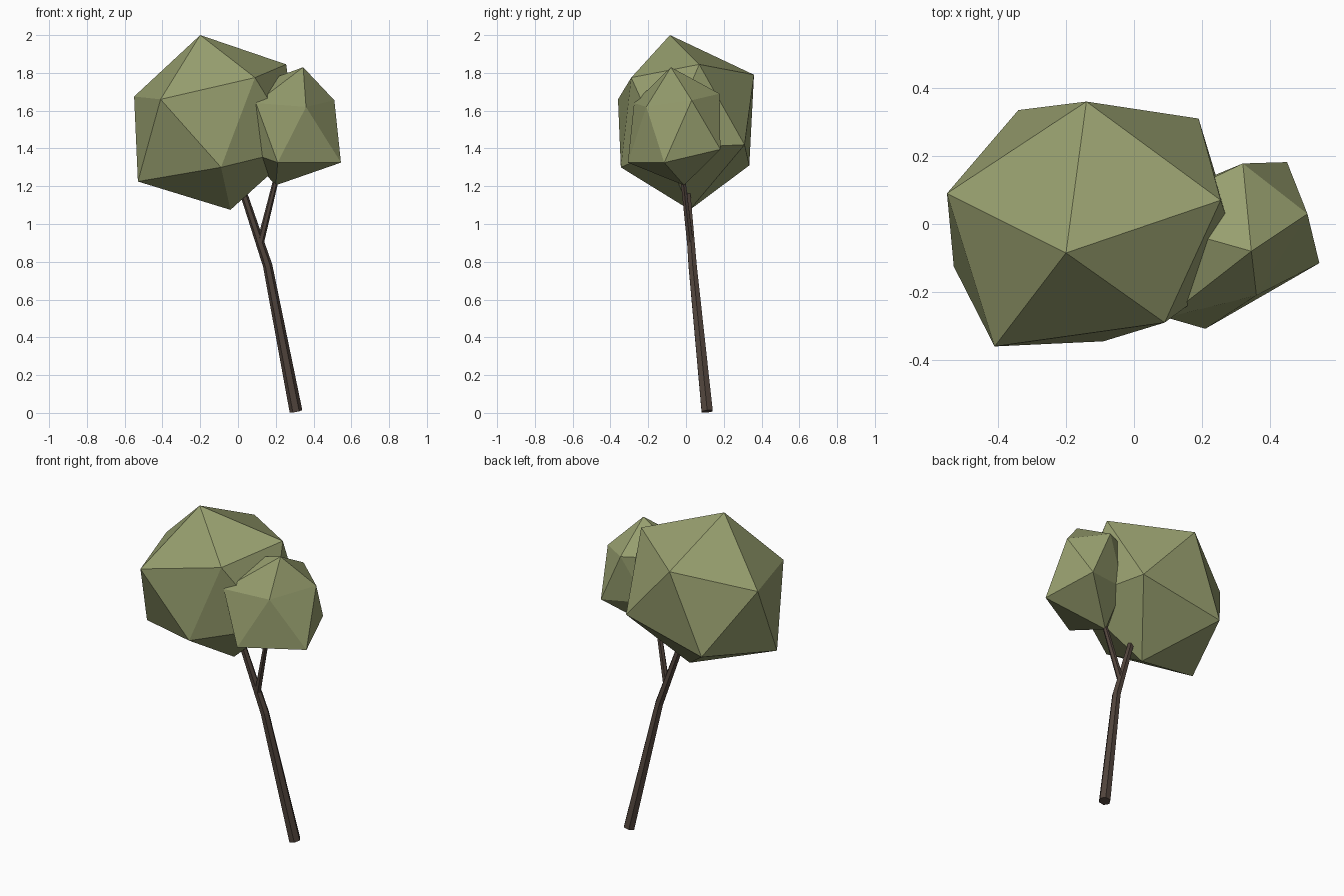
import bpy, math
from mathutils import Vector

if "Cube" in bpy.data.objects:
    bpy.data.objects.remove(bpy.data.objects["Cube"])


def material(name, rgb):
    m = bpy.data.materials.new(name)
    m.diffuse_color = (*rgb, 1)
    m.use_nodes = True
    m.node_tree.nodes["Principled BSDF"].inputs["Base Color"].default_value = m.diffuse_color
    return m


leaf = material("leaf_green", (0.31, 0.345, 0.157))
bark = material("bark_brown", (0.085, 0.060, 0.047))


def add_mesh(name, verts, faces, mat):
    me = bpy.data.meshes.new(name)
    me.from_pydata(verts, [], faces)
    me.materials.append(mat)
    ob = bpy.data.objects.new(name, me)
    bpy.context.collection.objects.link(ob)
    return ob


def crown(name, top, upper, lower, bottom):
    """Irregular icosahedron: two poles and two staggered rings of five."""
    faces = []
    for i in range(5):
        j = (i + 1) % 5
        u, un, l, ln = 1 + i, 1 + j, 6 + i, 6 + j
        faces += [(0, u, un), (u, l, un), (l, ln, un), (11, ln, l)]
    return add_mesh(name, [top, *upper, *lower, bottom], faces, leaf)


def limb(name, path, radii, sides=6):
    """Tapered faceted tube along a path."""
    pts = [Vector(p) for p in path]
    verts, faces = [], []
    for k, p in enumerate(pts):
        d = (pts[min(k + 1, len(pts) - 1)] - pts[max(k - 1, 0)]).normalized()
        a = Vector((0, 1, 0)).cross(d).normalized()
        b = d.cross(a)
        for s in range(sides):
            t = 2 * math.pi * s / sides
            verts.append(p + radii[k] * (a * math.cos(t) + b * math.sin(t)))
    for k in range(len(pts) - 1):
        for s in range(sides):
            n = (s + 1) % sides
            o = k * sides
            faces.append((o + s, o + n, o + sides + n, o + sides + s))
    faces.append(tuple(reversed(range(sides))))
    faces.append(tuple(range(len(verts) - sides, len(verts))))
    return add_mesh(name, verts, faces, bark)


# Large crown
crown("large_crown", (-0.20, -0.085, 2.0),
      [(-0.41, -0.36, 1.66), (0.09, -0.29, 1.775), (0.255, 0.07, 1.845),
       (-0.14, 0.36, 1.79), (-0.55, 0.09, 1.675)],
      [(-0.09, -0.345, 1.30), (0.32, -0.12, 1.40), (0.19, 0.31, 1.42),
       (-0.34, 0.335, 1.31), (-0.53, -0.125, 1.225)],
      (-0.04, 0.02, 1.075))

# Small crown
crown("small_crown", (0.345, -0.08, 1.83),
      [(0.095, -0.275, 1.64), (0.36, -0.21, 1.62), (0.51, 0.03, 1.655),
       (0.32, 0.178, 1.69), (-0.01, 0.02, 1.70)],
      [(0.21, -0.308, 1.325), (0.545, -0.115, 1.325), (0.45, 0.182, 1.395),
       (0.18, 0.12, 1.42), (0.03, -0.12, 1.39)],
      (0.20, -0.01, 1.205))

# Leaning trunk and side branch
limb("trunk", [(0.307, 0.112, 0.008), (0.157, 0.035, 0.78), (0.0, 0.0, 1.25)],
     [0.034, 0.025, 0.018])
limb("side_branch", [(0.118, 0.022, 0.90), (0.21, -0.02, 1.27)], [0.019, 0.014])
